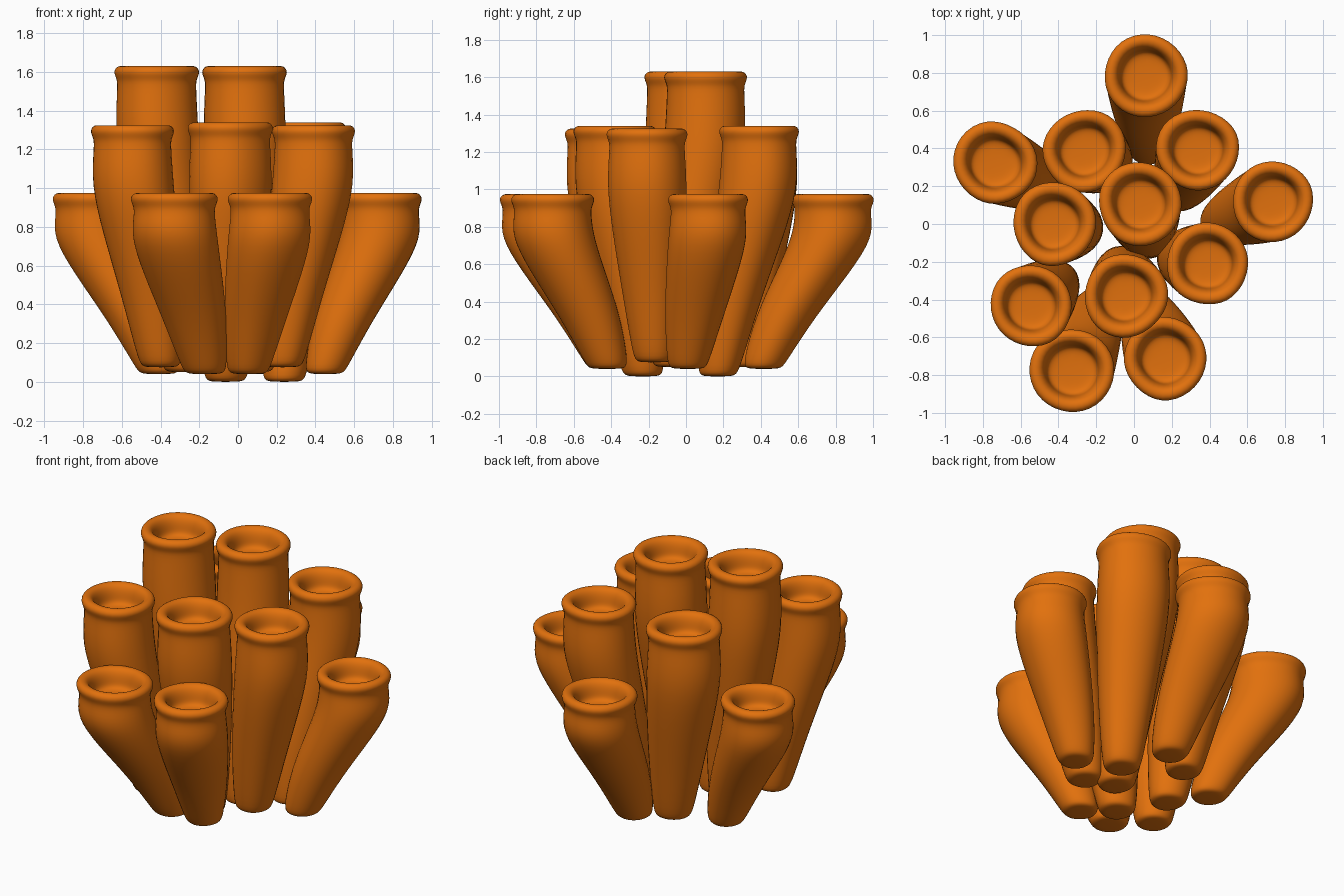
import bpy, bmesh, math, random

if "Cube" in bpy.data.objects:
    bpy.data.objects.remove(bpy.data.objects["Cube"])

random.seed(11)
SIDES = 9

mat = bpy.data.materials.new("orange")
mat.diffuse_color = (0.76, 0.165, 0.004, 1)
mat.use_nodes = True
mat.node_tree.nodes["Principled BSDF"].inputs["Base Color"].default_value = mat.diffuse_color

# top x, top y, top z, base x, base y, base z
TUBES = [
    (0.06, 0.785, 0.97, 0.075, 0.415, 0.04),
    (-0.735, 0.32, 0.97, -0.41, 0.18, 0.04),
    (0.735, 0.12, 0.97, 0.45, 0.01, 0.04),
    (-0.325, -0.775, 0.97, -0.17, -0.425, 0.04),
    (0.17, -0.71, 0.97, 0.055, -0.42, 0.04),
    (-0.26, 0.39, 1.335, -0.12, 0.30, 0.05),
    (0.34, 0.39, 1.335, 0.24, 0.17, 0.0),
    (0.39, -0.21, 1.32, 0.23, -0.17, 0.075),
    (-0.045, -0.38, 1.335, -0.065, -0.23, 0.0),
    (-0.545, -0.43, 1.32, -0.40, -0.30, 0.075),
    (-0.425, 0.0, 1.625, -0.28, -0.03, 0.05),
    (0.035, 0.11, 1.625, 0.08, -0.07, 0.05),
]

# outer wall from base to neck: height fraction, lean fraction, radius
WALL = [(0.3, 0.31, 0.168), (0.57, 0.74, 0.208), (0.76, 1.0, 0.226)]
# rolled lip, hollow and its floor: radius, offset from the top
LIP = [(0.212, -0.11), (0.212, -0.065), (0.236, -0.025), (0.212, 0.008),
       (0.17, 0.004), (0.148, -0.03), (0.14, -0.07), (0.132, -0.11), (0.08, -0.12)]


def make_tube(i, tx, ty, tz, bx, by, bz):
    h = tz - bz
    wobble = [random.uniform(0.97, 1.07) for _ in range(SIDES)]
    turn = random.uniform(0, math.tau)
    # (radius, height, lean)
    rows = [(0.07, bz, 0), (0.104, bz + 0.008, 0), (0.122, bz + 0.05, 0.03)]
    rows += [(r, bz + t * h, f) for t, f, r in WALL]
    rows += [(r, tz + dz, 1) for r, dz in LIP]

    bm = bmesh.new()
    rings = []
    for r, z, f in rows:
        cx, cy = bx + (tx - bx) * f, by + (ty - by) * f
        ring = []
        for k in range(SIDES):
            a = turn + math.tau * k / SIDES
            rr = r * 1.02 * wobble[k]
            ring.append(bm.verts.new((cx + rr * math.cos(a), cy + rr * math.sin(a), z)))
        rings.append(ring)
    for a, b in zip(rings, rings[1:]):
        for k in range(SIDES):
            n = (k + 1) % SIDES
            bm.faces.new((a[k], a[n], b[n], b[k]))
    bm.faces.new(rings[0][::-1])
    bm.faces.new(rings[-1])
    for f in bm.faces:
        f.smooth = True
    me = bpy.data.meshes.new(f"tube_{i}")
    bm.to_mesh(me)
    bm.free()
    me.materials.append(mat)
    ob = bpy.data.objects.new(f"tube_{i}", me)
    bpy.context.collection.objects.link(ob)
    sub = ob.modifiers.new("smooth", "SUBSURF")
    sub.levels = sub.render_levels = 2


for i, tube in enumerate(TUBES, 1):
    make_tube(i, *tube)
